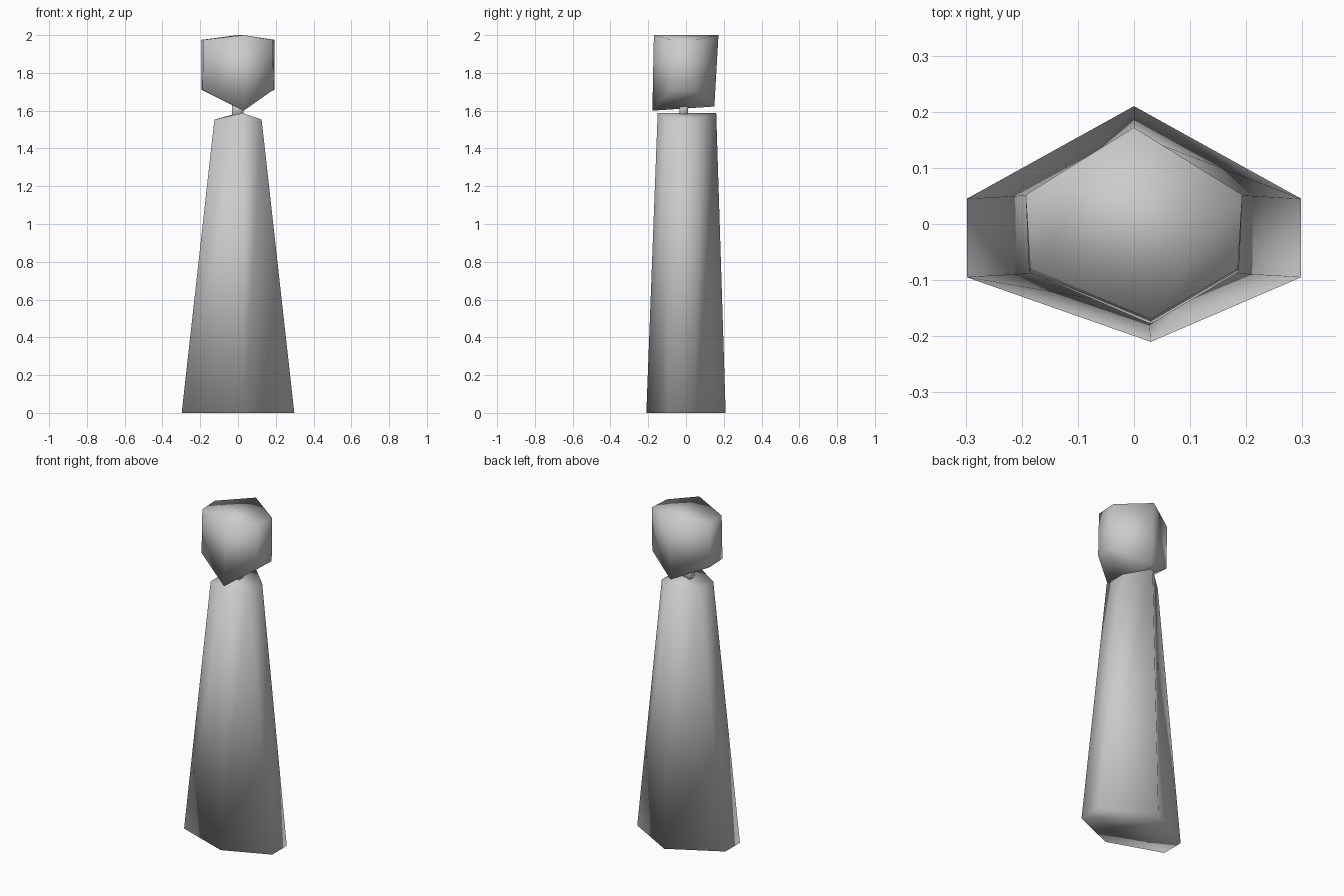
import bpy

if "Cube" in bpy.data.objects:
    bpy.data.objects.remove(bpy.data.objects["Cube"])

grey = bpy.data.materials.new("mid grey")
grey.diffuse_color = (0.6, 0.6, 0.6, 1)
grey.use_nodes = True
grey.node_tree.nodes["Principled BSDF"].inputs["Base Color"].default_value = grey.diffuse_color


def finish(name, verts, faces):
    mesh = bpy.data.meshes.new(name)
    mesh.from_pydata(verts, [], faces)
    mesh.materials.append(grey)
    mesh.shade_smooth()
    obj = bpy.data.objects.new(name, mesh)
    bpy.context.collection.objects.link(obj)
    return obj


def hexagon(front, back, side_x, side_front_y, side_back_y, side_z):
    """Six-point ring, counter-clockwise from the front point."""
    xf, xb = side_x
    return [front, (xf, side_front_y, side_z), (xb, side_back_y, side_z),
            back, (-xb, side_back_y, side_z), (-xf, side_front_y, side_z)]


def hex_block(name, low, high):
    """Six side walls, each end folded along its front-to-back ridge."""
    faces = [(i, (i + 1) % 6, (i + 1) % 6 + 6, i + 6) for i in range(6)]
    faces += [(3, 2, 1, 0), (0, 5, 4, 3), (6, 7, 8, 9), (9, 10, 11, 6)]
    return finish(name, low + high, faces)


# Tapered body with a shallow roof-like top
hex_block("body",
          hexagon((0.03, -0.21, 0), (0, 0.21, 0), (0.298, 0.298), -0.095, 0.045, 0),
          hexagon((0.025, -0.15, 1.587), (0, 0.16, 1.587), (0.125, 0.125), -0.085, 0.055, 1.553))

# Faceted head, wedge-shaped underneath
hex_block("head",
          hexagon((0.03, -0.178, 1.60), (0, 0.15, 1.622), (0.187, 0.193), -0.085, 0.05, 1.71),
          hexagon((0.03, -0.17, 2.0), (0, 0.172, 2.0), (0.185, 0.193), -0.08, 0.052, 1.975))

# Thin neck joining the two
ring = [(-0.033, -0.035), (0.03, -0.035), (0.03, 0.01), (-0.033, 0.01)]
finish("neck", [(x, y, z) for z in (1.56, 1.65) for x, y in ring],
       [(0, 1, 5, 4), (1, 2, 6, 5), (2, 3, 7, 6), (3, 0, 4, 7), (3, 2, 1, 0), (4, 5, 6, 7)])
